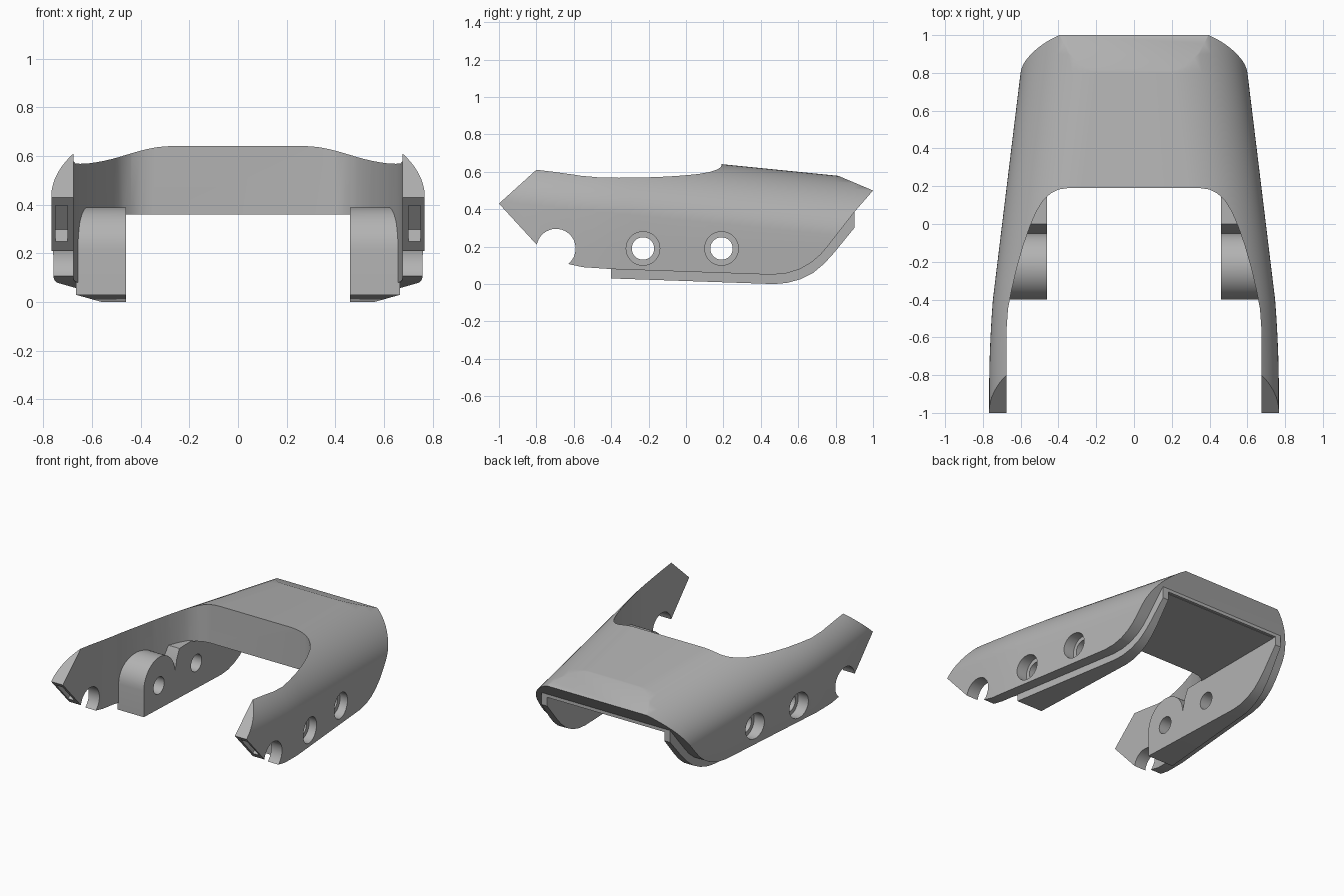
import bpy, bmesh, math
from mathutils import Matrix

if "Cube" in bpy.data.objects:
    bpy.data.objects.remove(bpy.data.objects["Cube"])

grey = bpy.data.materials.new("plain grey")
grey.use_nodes = True
GREY = (0.45, 0.45, 0.45, 1)
grey.diffuse_color = GREY
grey.node_tree.nodes["Principled BSDF"].inputs["Base Color"].default_value = GREY


def finish(bm, name):
    bmesh.ops.recalc_face_normals(bm, faces=bm.faces)
    mesh = bpy.data.meshes.new(name)
    bm.to_mesh(mesh)
    bm.free()
    mesh.materials.append(grey)
    obj = bpy.data.objects.new(name, mesh)
    bpy.context.collection.objects.link(obj)
    return obj


def loft(rings, name):
    """Join equal closed rings of points into a capped solid."""
    bm = bmesh.new()
    rows = [[bm.verts.new(p) for p in ring] for ring in rings]
    count = len(rows[0])
    for a, b in zip(rows, rows[1:]):
        for i in range(count):
            j = (i + 1) % count
            bm.faces.new((a[i], a[j], b[j], b[i]))
    bm.faces.new(rows[0])
    bm.faces.new(rows[-1])
    return finish(bm, name)


def side_prism(points, x0, x1, name):
    return loft([[(x, y, z) for y, z in points] for x in (x0, x1)], name)


def plan_prism(points, z0, z1, name):
    return loft([[(x, y, z) for x, y in points] for z in (z0, z1)], name)


def rod(x0, x1, y, z, radius):
    return side_prism(arc(y, z, radius, 0, 350, 36), x0, x1, "hole_cutter")


def arc(cy, cz, radius, start, end, count):
    angles = [math.radians(start + (end - start) * i / (count - 1)) for i in range(count)]
    return [(cy + radius * math.cos(a), cz + radius * math.sin(a)) for a in angles]


def combine(obj, other, operation="DIFFERENCE"):
    mod = obj.modifiers.new("cut", "BOOLEAN")
    mod.operation = operation
    mod.solver = "EXACT"
    mod.object = other
    bpy.context.view_layer.objects.active = obj
    bpy.ops.object.modifier_apply(modifier=mod.name)
    bpy.data.objects.remove(other)


def smooth(obj):
    bpy.ops.object.select_all(action="DESELECT")
    obj.select_set(True)
    bpy.context.view_layer.objects.active = obj
    bpy.ops.object.shade_smooth_by_angle(angle=math.radians(28))


# Outer shell: an arched section that tapers toward the back
def half_width(y):
    if y > -0.4:
        return 0.747 - 0.122 * (y + 0.4)
    return 0.767 - 0.02 * max(0, (y + 0.9) / 0.5) ** 2


def section(y):
    width, top = half_width(y), 0.66 - 0.1 * y
    half = [(width - 0.01, -0.2), (width, 0.2)]
    for i in range(19):
        a = math.pi / 2 * i / 18
        half.append((width - 0.4 + 0.4 * math.cos(a) ** (2 / 1.87),
                     top - 0.32 + 0.32 * math.sin(a) ** (2 / 1.87)))
    return [(x, y, z) for x, z in half] + [(-x, y, z) for x, z in reversed(half)]


shell = loft([section(-1.1 + 0.1 * i) for i in range(23)], "shell")

# Side outline with slanted ends and the round open notch
outline = [(-1, 0.43), (-0.5, 0.882), (0.2, 0.838), (1, 0.5), (0.9, 0.385), (0.76, 0.205),
           (0.72, 0.158), (0.67, 0.115), (0.61, 0.08), (0.54, 0.058), (0.46, 0.05),
           (-0.4, 0.08), (-0.55, 0.09)]
outline += arc(-0.695, 0.19, 0.105, -52, 169, 24)
combine(shell, side_prism(outline, -1, 1, "outline_cutter"), "INTERSECT")

# Open front between the arms
edge = [(0.675, -1.2), (0.675, -0.56), (0.667, -0.45), (0.65, -0.36), (0.622, -0.24),
        (0.585, -0.11), (0.55, -0.01), (0.515, 0.07), (0.48, 0.125), (0.44, 0.163),
        (0.4, 0.183), (0.35, 0.19)]
plan = edge + [(-x, y) for x, y in reversed(edge)]
combine(shell, plan_prism(plan, -0.5, 1.5, "opening_cutter"))

# Hollow under the roof
hollow = [(0.47, -0.3), (0.47, 1.3), (-0.47, 1.3), (-0.47, -0.3)]
combine(shell, plan_prism(hollow, -0.5, 0.36, "hollow_cutter"))

HOLES = (-0.23, 0.19)
for side in (1, -1):
    # Stepped bolt holes
    for y in HOLES:
        combine(shell, rod(side * 0.3, side * 0.9, y, 0.19, 0.06))
        combine(shell, rod(side * (half_width(y) - 0.07), side * 0.9, y, 0.19, 0.09))
    # Slot in each arm tip
    bm = bmesh.new()
    bmesh.ops.create_cube(bm, size=1, matrix=(
        Matrix.Translation((side * 0.725, -0.9, 0.325)) @ Matrix.Rotation(math.radians(-47.7), 4, "X")
        @ Matrix.Diagonal((0.05, 0.2, 0.14, 1))))
    slot = finish(bm, "slot_cutter")
    combine(shell, slot)
smooth(shell)

# Inner rails: round-topped boss, small valley, then a wall with a swept lower lip
profile = [(-0.4, 0.03), (0.47, 0), (0.54, 0.006), (0.61, 0.025), (0.68, 0.06), (0.74, 0.11),
           (0.79, 0.165), (0.9, 0.3), (0.9, 0.385), (0.0, 0.365), (-0.03, 0.3)]
profile += arc(-0.225, 0.215, 0.175, 0, 180, 20)
for side, name in ((1, "left_rail"), (-1, "right_rail")):
    rings = [[(side * 0.46, y, z) for y, z in profile],
             [(side * (0.665 - 0.123 * (y + 0.4)), y, z) for y, z in profile]]
    rail = loft(rings, name)
    for y in HOLES:
        combine(rail, rod(side * 0.3, side * 0.9, y, 0.19, 0.06))
        combine(rail, rod(side * (half_width(y) - 0.07), side * 0.9, y, 0.19, 0.09))
    smooth(rail)

# Narrow ledge across the back, under the roof
side_prism([(0.8, 0.362), (0.9, 0.362), (0.9, 0.39), (0.8, 0.42)], -0.48, 0.48, "back_ledge")
